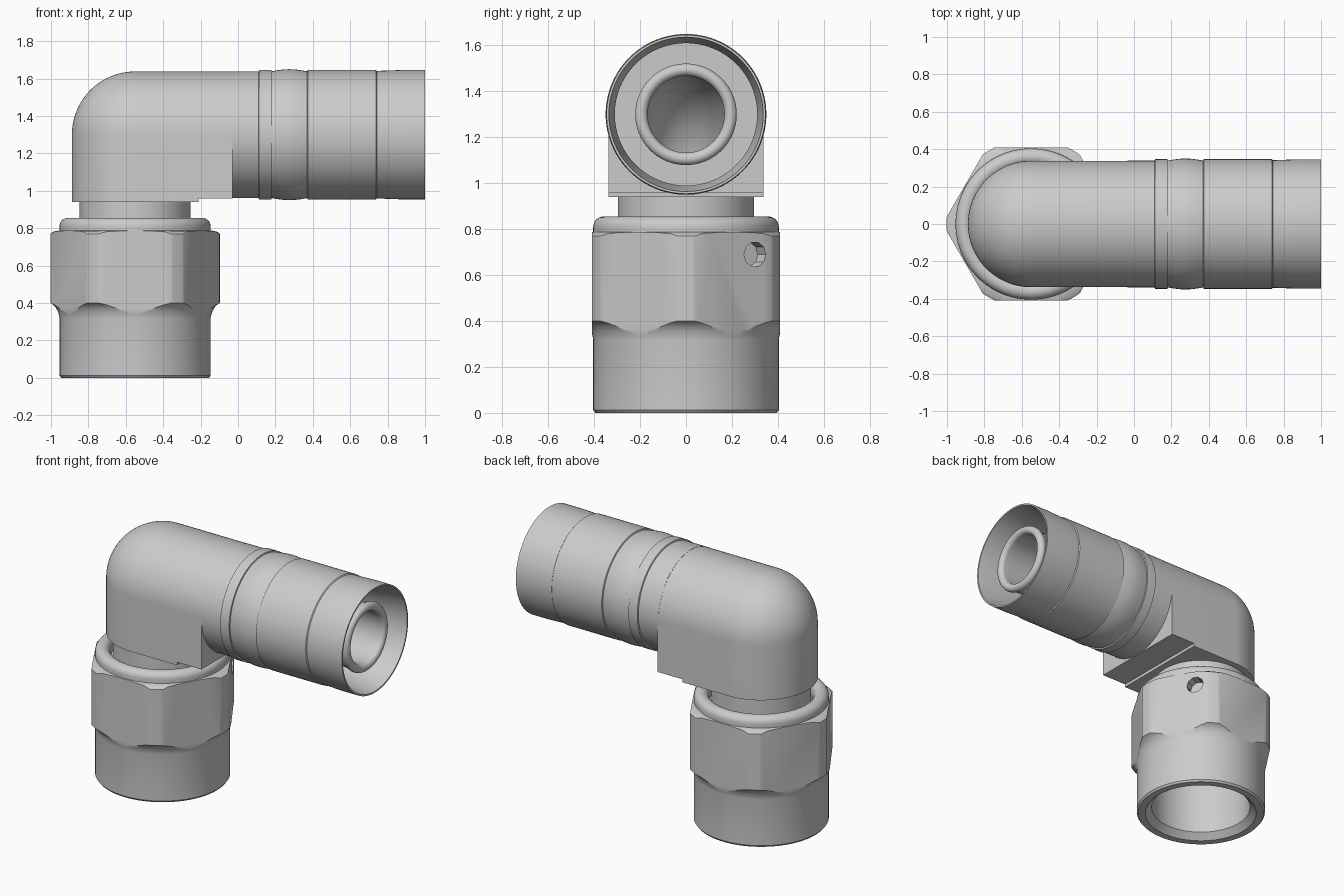
import bpy, bmesh
from math import sin, cos, pi, radians
from mathutils import Vector

if "Cube" in bpy.data.objects:
    bpy.data.objects.remove(bpy.data.objects["Cube"])

AX, AZ, R, BORE = -0.55, 1.30, 0.338, 0.17   # nut axis x, sleeve axis z, body and bore radii


def loft(name, rings, loop=False, ring_closed=True):
    """Skin a row of equal point rings, weld it and cap open ends."""
    bm = bmesh.new()
    vs = [[bm.verts.new(p) for p in r] for r in rings]
    n = len(rings[0])
    for i in range(len(rings) if loop else len(rings) - 1):
        a, b = vs[i], vs[(i + 1) % len(rings)]
        for j in range(n if ring_closed else n - 1):
            k = (j + 1) % n
            bm.faces.new((a[j], a[k], b[k], b[j]))
    bmesh.ops.remove_doubles(bm, verts=bm.verts[:], dist=1e-5)
    bmesh.ops.holes_fill(bm, edges=[e for e in bm.edges if e.is_boundary], sides=0)
    bmesh.ops.recalc_face_normals(bm, faces=bm.faces[:])
    me = bpy.data.meshes.new(name)
    bm.to_mesh(me)
    bm.free()
    ob = bpy.data.objects.new(name, me)
    bpy.context.collection.objects.link(ob)
    return ob


def revolve(name, profile, axis, steps=96):
    """Spin a closed (radius, height) outline about the nut or sleeve axis."""
    rings = []
    for i in range(steps):
        c, s = cos(2 * pi * i / steps), sin(2 * pi * i / steps)
        if axis == 'Z':
            rings.append([(AX + r * c, r * s, h) for r, h in profile])
        else:
            rings.append([(h, r * c, AZ + r * s) for r, h in profile])
    return loft(name, rings, loop=True)


def arc(cx, cy, rad, a0, a1, n):
    return [(cx + rad * cos(radians(a0 + (a1 - a0) * i / n)),
             cy + rad * sin(radians(a0 + (a1 - a0) * i / n))) for i in range(n + 1)]


def half_round(name, profile, x_end, steps=48):
    """Round-ended block: half a spin about the nut axis, run straight to x_end."""
    rings = [[(x_end, r, z) for r, z in profile]]
    for i in range(steps + 1):
        a = pi / 2 + pi * i / steps
        rings.append([(AX + r * cos(a), r * sin(a), z) for r, z in profile])
    rings.append([(x_end, -r, z) for r, z in profile])
    return loft(name, rings, ring_closed=False)


def boolean(ob, cutter, op):
    m = ob.modifiers.new("bool", 'BOOLEAN')
    m.operation, m.object, m.solver = op, cutter, 'EXACT'
    dg = bpy.context.evaluated_depsgraph_get()
    me = bpy.data.meshes.new_from_object(ob.evaluated_get(dg))
    ob.modifiers.clear()
    ob.data = me


# Coupling nut: turned outline cut to a hexagon
nut = revolve("coupling_nut",
              [(0.35, 0), (0.395, 0), (0.404, 0.012), (0.404, 0.32)]
              + [(0.407, 0.335), (0.413, 0.355), (0.423, 0.374), (0.437, 0.39), (0.453, 0.40),
                 (0.453, 0.77), (0.437, 0.782), (0.404, 0.788)]
              + arc(0.359, 0.81, 0.045, 0, 180, 14)
              + [(0.31, 0.79), (0.31, 0.04)], 'Z')
hexagon = loft("hex_cutter", [[(AX + 0.41 / cos(pi / 6) * cos(i * pi / 3),
                                0.41 / cos(pi / 6) * sin(i * pi / 3), z) for i in range(6)]
                              for z in (-0.2, 1.1)])
boolean(nut, hexagon, 'INTERSECT')

# Lock wire hole in one nut flat
normal, tangent = Vector((cos(pi / 6), 0.5, 0)), Vector((-0.5, cos(pi / 6), 0))
centre = Vector((AX, 0, 0.69)) + normal * 0.41 + tangent * 0.11
drill = loft("drill", [[centre + normal * d + tangent * 0.055 * cos(i * pi / 5)
                        + Vector((0, 0, 0.055 * sin(i * pi / 5))) for i in range(10)]
                       for d in (-0.07, 0.1)])
boolean(nut, drill, 'DIFFERENCE')

# Neck inside the nut
neck = revolve("neck", [(BORE, 0.5), (0.3095, 0.5), (0.3095, 0.78), (0.297, 0.79),
                        (0.297, 0.945), (BORE, 0.945)], 'Z')

# Elbow body with a round back and square underside, plus its foot
elbow = half_round("elbow_body", [(0, 0.96), (R, 0.96)] + arc(0, AZ, R, 0, 90, 24), -0.03)
foot = half_round("elbow_foot", [(0, 0.94), (R, 0.94), (R, 0.96), (0, 0.96)], -0.21)

# Curved passage through the elbow
path = [(0.1, AZ, 90)] + [(-0.25 + 0.3 * cos(radians(a)), 1.0 + 0.3 * sin(radians(a)), a)
                          for a in range(90, 181, 6)] + [(AX, 0.8, 180)]
passage = loft("passage_cutter", [[(x + BORE * cos(t * pi / 24) * cos(radians(a)),
                                    BORE * sin(t * pi / 24),
                                    z + BORE * cos(t * pi / 24) * sin(radians(a)))
                                   for t in range(48)] for x, z, a in path])
for part in (elbow, foot):
    boolean(part, passage, 'DIFFERENCE')

# Sleeve: banded shell, open socket and rounded inner tube
bulge = [(0.339 + 0.011 * sin(pi * i / 10), 0.18 + 0.19 * i / 10) for i in range(11)]
sleeve = revolve("sleeve",
                 [(BORE, -0.035), (0.339, -0.035), (0.339, 0.11), (0.347, 0.113), (0.347, 0.178)]
                 + bulge
                 + [(0.347, 0.373), (0.347, 0.737), (0.341, 0.742), (0.343, 0.80), (0.346, 0.88),
                    (0.346, 1.0), (0.336, 1.0), (0.31, 0.80), (0.31, 0.6), (0.205, 0.6),
                    (0.205, 0.87)]
                 + arc(0.194, 0.925, 0.027, -40, 180, 16) + [(BORE, 0.88)], 'X')

for helper in (hexagon, drill, passage):
    bpy.data.objects.remove(helper)

# Smooth turned faces, crisp edges
bpy.ops.object.select_all(action='DESELECT')
for ob in (nut, neck, elbow, foot, sleeve):
    ob.select_set(True)
bpy.context.view_layer.objects.active = nut
bpy.ops.object.shade_smooth_by_angle(angle=radians(30))
